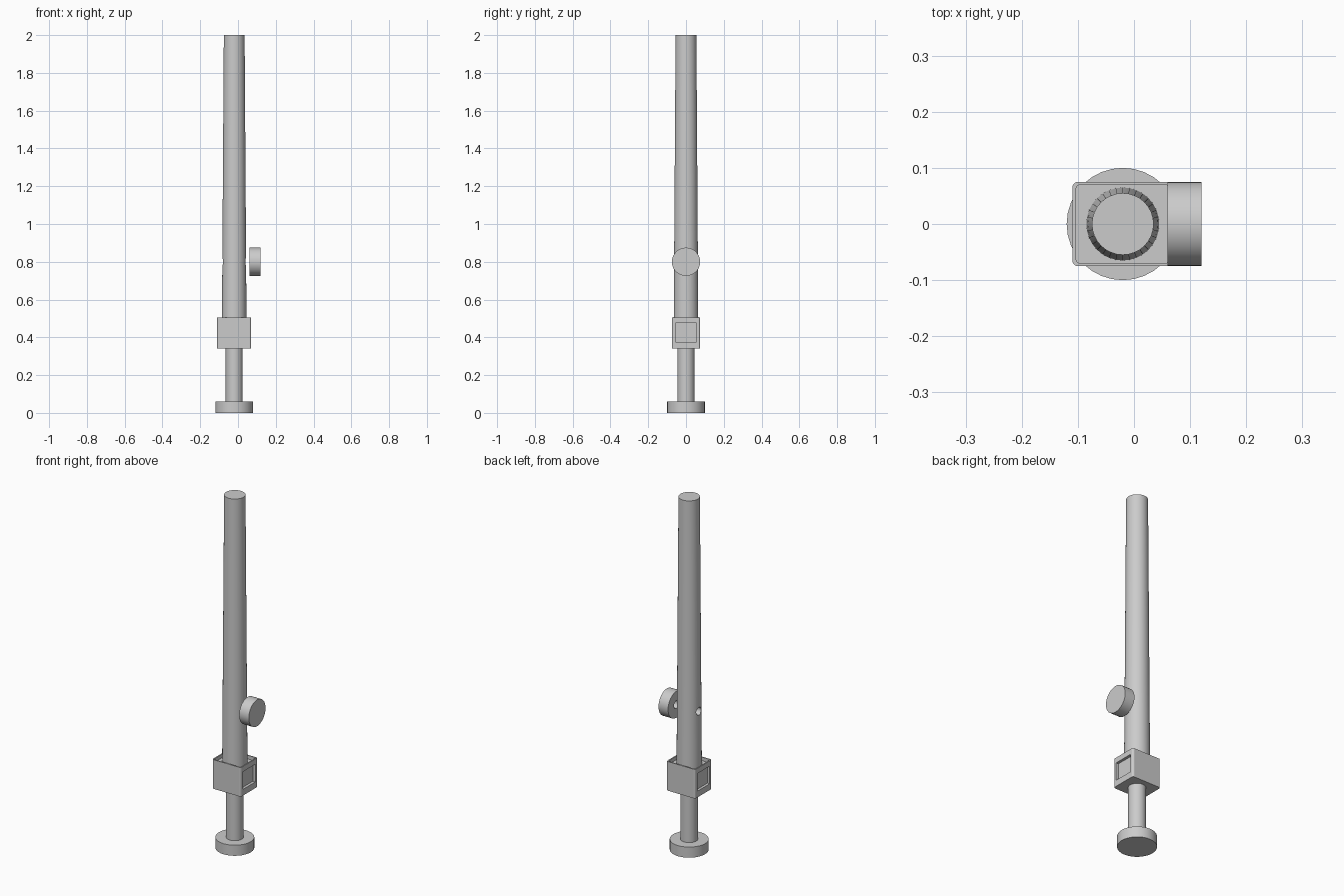
import bpy, bmesh
from math import pi
from mathutils import Matrix, Vector

if "Cube" in bpy.data.objects:
    bpy.data.objects.remove(bpy.data.objects["Cube"], do_unlink=True)

AXIS = -0.02   # x of the upright axis
SIDES = 32

grey = bpy.data.materials.new("plain_grey")
grey.use_nodes = True
colour = (0.6, 0.6, 0.6, 1)
grey.diffuse_color = colour
grey.node_tree.nodes["Principled BSDF"].inputs["Base Color"].default_value = colour


def finish(name, bm):
    mesh = bpy.data.meshes.new(name)
    bm.to_mesh(mesh)
    bm.free()
    mesh.materials.append(grey)
    obj = bpy.data.objects.new(name, mesh)
    bpy.context.collection.objects.link(obj)
    return obj


def cylinder(name, start, end, r1, r2=None, sides=SIDES, along_x=False):
    """Cylinder or cone between two positions, upright or along x at knob height."""
    bm = bmesh.new()
    mid = (start + end) / 2
    if along_x:
        place = Matrix.Translation((mid, 0, 0.8)) @ Matrix.Rotation(pi / 2, 4, "Y")
    else:
        place = Matrix.Translation((AXIS, 0, mid))
    bmesh.ops.create_cone(bm, cap_ends=True, segments=sides, radius1=r1,
                          radius2=r2 or r1, depth=end - start, matrix=place)
    return finish(name, bm)


def box(name, centre, size, round_corners=0):
    bm = bmesh.new()
    place = Matrix.Translation(centre) @ Matrix.Diagonal((*size, 1))
    bmesh.ops.create_cube(bm, size=1, matrix=place)
    if round_corners:
        upright = [e for e in bm.edges
                   if abs((e.verts[0].co - e.verts[1].co).z) > size[2] / 2]
        bmesh.ops.bevel(bm, geom=upright, offset=round_corners, segments=4,
                        profile=0.5, affect="EDGES")
    return finish(name, bm)


def cut(target, cutter):
    mod = target.modifiers.new("cut", "BOOLEAN")
    mod.operation = "DIFFERENCE"
    mod.solver = "EXACT"
    mod.object = cutter
    bpy.context.view_layer.objects.active = target
    bpy.ops.object.modifier_apply(modifier=mod.name)
    bpy.data.objects.remove(cutter, do_unlink=True)


# Foot and inner tube
cylinder("foot", 0, 0.06, 0.1)
cylinder("inner_tube", 0.06, 0.36, 0.045)

# Clamp block: shallow tray on top, square recess on each end
block = box("clamp_block", Vector((AXIS, 0, 0.4225)), (0.18, 0.15, 0.165), 0.01)
cut(block, box("tray_cutter", Vector((AXIS, 0, 0.505)), (0.166, 0.139, 0.04), 0.006))
for side in (-1, 1):
    cut(block, box("recess_cutter", Vector((AXIS + side * 0.09, 0, 0.425)), (0.03, 0.11, 0.1)))

# Tapered outer tube with a cross hole
tube = cylinder("outer_tube", 0.485, 2, 0.065, 0.055)
cut(tube, cylinder("hole_cutter", -0.2, 0.2, 0.022, sides=16, along_x=True))

# Knob with a socket in its inner face
knob = cylinder("knob", 0.06, 0.12, 0.075, along_x=True)
cut(knob, cylinder("socket_cutter", 0.03, 0.09, 0.022, sides=16, along_x=True))

# Smooth the round parts, keeping rims sharp
for obj in bpy.context.collection.objects:
    if obj.type == "MESH" and obj.name in {"foot", "inner_tube", "outer_tube", "knob"}:
        bpy.ops.object.select_all(action="DESELECT")
        obj.select_set(True)
        bpy.context.view_layer.objects.active = obj
        bpy.ops.object.shade_smooth_by_angle(angle=pi / 6)
